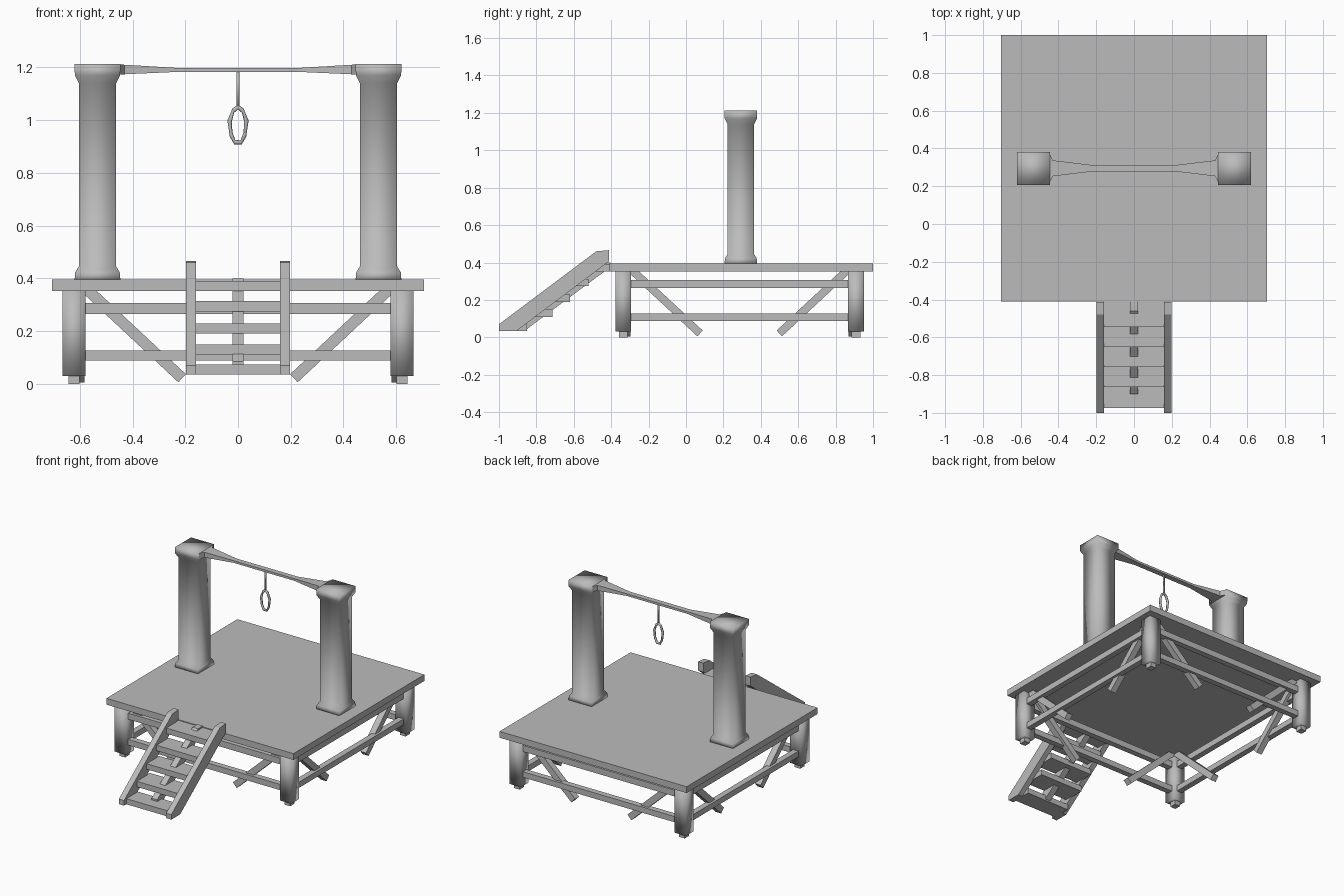
import bpy, bmesh, math
from mathutils import Vector, Matrix

if "Cube" in bpy.data.objects:
    bpy.data.objects.remove(bpy.data.objects["Cube"])

wood = bpy.data.materials.new("grey_wood")
wood.diffuse_color = (0.5, 0.5, 0.5, 1)
wood.use_nodes = True
wood.node_tree.nodes["Principled BSDF"].inputs["Base Color"].default_value = wood.diffuse_color
CY = 0.295  # middle of the platform in y


def finish(bm, name, smooth=False):
    bmesh.ops.recalc_face_normals(bm, faces=bm.faces)
    me = bpy.data.meshes.new(name)
    bm.to_mesh(me)
    bm.free()
    ob = bpy.data.objects.new(name, me)
    bpy.context.collection.objects.link(ob)
    me.materials.append(wood)
    for p in me.polygons:
        p.use_smooth = smooth
    return ob


def box(name, x, y, z, smooth=False):
    bm = bmesh.new()
    size = Vector((x[1] - x[0], y[1] - y[0], z[1] - z[0]))
    mid = Vector((x[0] + x[1], y[0] + y[1], z[0] + z[1])) / 2
    bmesh.ops.create_cube(bm, size=1, matrix=Matrix.Translation(mid) @ Matrix.Diagonal(size.to_4d()))
    return finish(bm, name, smooth)


def loft(name, rings, smooth=False):
    """Bridge rings of equal point count and cap both ends."""
    bm = bmesh.new()
    vs = [[bm.verts.new(p) for p in r] for r in rings]
    n = len(vs[0])
    for a, b in zip(vs, vs[1:]):
        for i in range(n):
            bm.faces.new((a[i], a[(i + 1) % n], b[(i + 1) % n], b[i]))
    bm.faces.new(vs[0][::-1])
    bm.faces.new(vs[-1])
    return finish(bm, name, smooth)


def side_profile(name, x0, x1, pts):
    """Extrude a (y, z) outline between two x positions."""
    return loft(name, [[(x, y, z) for y, z in pts] for x in (x0, x1)])


def bar(name, a, b, w):
    """Square bar between two points."""
    a, b = Vector(a), Vector(b)
    d = (b - a).normalized()
    s = d.cross(Vector((0, 0, 1))).normalized() * w / 2
    u = s.cross(d).normalized() * w / 2
    return loft(name, [[p + s + u, p - s + u, p - s - u, p + s - u] for p in (a, b)])


# Platform
box("platform", (-0.705, 0.705), (-0.41, 1.0), (0.352, 0.395))

# Legs, feet and diagonal braces at each corner
for sx in (-1, 1):
    for sy in (-1, 1):
        lx, ly = sx * 0.622, CY - 0.008 + sy * 0.622
        box("leg", (lx - 0.043, lx + 0.043), (ly - 0.042, ly + 0.042), (0.03, 0.354), True)
        box("foot", (lx - 0.021, lx + 0.021), (ly - 0.023, ly + 0.023), (0, 0.032))
        by, bx = ly - sy * 0.018, lx - sx * 0.018
        bar("front_brace", (sx * 0.575, by, 0.36), (sx * 0.212, by, 0.021), 0.042)
        bar("side_brace", (bx, ly - sy * 0.045, 0.36), (bx, ly - sy * 0.41, 0.021), 0.042)

# Horizontal rails between the legs
for z in ((0.264, 0.306), (0.088, 0.127)):
    for s in (-1, 1):
        ly, lx = CY - 0.008 + s * 0.622, s * 0.622
        box("cross_rail", (-0.6, 0.6), (ly - 0.02, ly + 0.02), z)
        box("side_rail", (lx - 0.02, lx + 0.02), (-0.31, 0.89), z)

# Posts with flared square base and cap
POST = ((0.39, 0.087), (0.422, 0.085), (0.445, 0.071), (1.14, 0.071), (1.17, 0.086), (1.212, 0.087))
for s in (-1, 1):
    loft("post", [[(s * 0.533 + i * h, CY - 0.002 + j * h, z)
                   for i, j in ((-1, -1), (1, -1), (1, 1), (-1, 1))] for z, h in POST], True)

# Top beam, narrow in the middle and widening to the caps
half = ((0.23, 0.018, 1.183, 1.198), (0.43, 0.042, 1.174, 1.21), (0.45, 0.084, 1.172, 1.211))
sections = [(-x, w, a, b) for x, w, a, b in half[::-1]] + list(half)
loft("top_beam", [[(x, CY - w, a), (x, CY + w, a), (x, CY + w, b), (x, CY - w, b)]
                  for x, w, a, b in sections])

# Hanging rope and its loop
bm = bmesh.new()
bmesh.ops.create_cone(bm, cap_ends=True, segments=8, radius1=0.006, radius2=0.006, depth=0.14,
                      matrix=Matrix.Translation((0, CY, 1.12)))
finish(bm, "rope", True)
right = ((0.018, 1.036), (0.032, 0.995), (0.026, 0.945), (0.012, 0.916))
path = [(0, 1.05)] + list(right) + [(-x, z) for x, z in right[::-1]]
bm = bmesh.new()
centre = Vector((0, CY, 0.98))
tube = []
for x, z in path:
    p = Vector((x, CY, z))
    out = (p - centre).normalized()
    tube.append([bm.verts.new(p + 0.009 * (math.cos(k * math.pi / 3) * out
                 + Vector((0, math.sin(k * math.pi / 3), 0)))) for k in range(6)])
for i, a in enumerate(tube):
    b = tube[(i + 1) % len(tube)]
    for k in range(6):
        bm.faces.new((a[k], a[(k + 1) % 6], b[(k + 1) % 6], b[k]))
finish(bm, "rope_loop", True)

# Stairs: side stringers, centre spine and treads
STRINGER = ((-1.0, 0.035), (-1.0, 0.07), (-0.48, 0.46), (-0.413, 0.466), (-0.413, 0.405), (-0.905, 0.035))
for s in (-1, 1):
    side_profile("stair_stringer", s * 0.159, s * 0.198, STRINGER)
side_profile("stair_spine", -0.021, 0.021,
             ((-0.9, 0.045), (-0.9, 0.085), (-0.46, 0.4), (-0.405, 0.4), (-0.405, 0.375), (-0.85, 0.045)))
TREADS = ((-0.975, -0.85, 0.035), (-0.862, -0.715, 0.11), (-0.757, -0.62, 0.19),
          (-0.65, -0.52, 0.275), (-0.545, -0.405, 0.352))
for y0, y1, z in TREADS:
    box("stair_tread", (-0.165, 0.165), (y0, y1), (z, z + 0.038))
